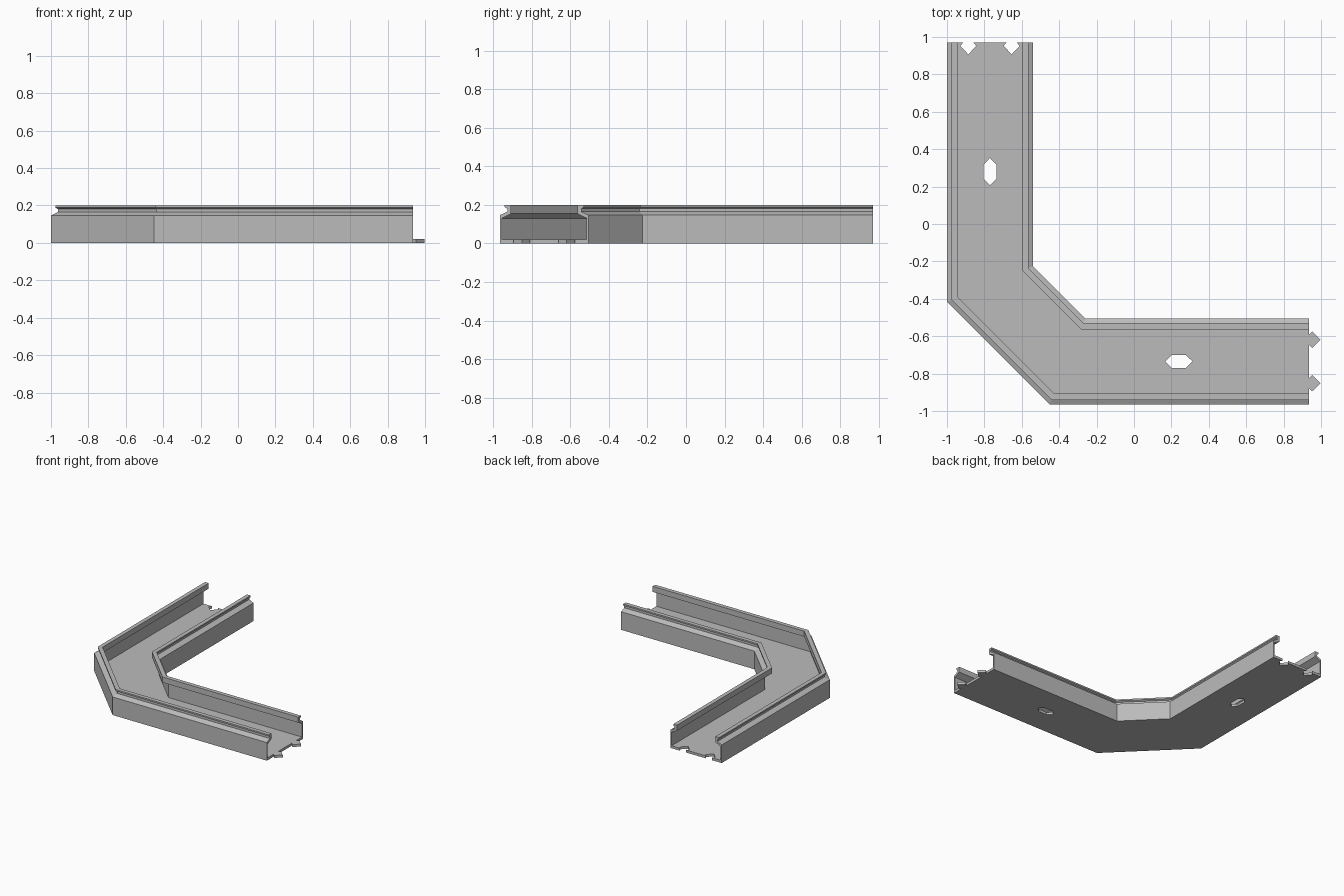
import bpy, bmesh
from mathutils import Vector

cube = bpy.data.objects.get("Cube")
if cube:
    bpy.data.objects.remove(cube, do_unlink=True)

grey = bpy.data.materials.new("plain grey")
grey.use_nodes = True
colour = (0.5, 0.5, 0.5, 1)
grey.diffuse_color = colour
grey.node_tree.nodes["Principled BSDF"].inputs["Base Color"].default_value = colour

FLOOR = 0.02


def add_object(name, bm):
    bmesh.ops.recalc_face_normals(bm, faces=bm.faces)
    mesh = bpy.data.meshes.new(name)
    bm.to_mesh(mesh)
    bm.free()
    mesh.materials.append(grey)
    obj = bpy.data.objects.new(name, mesh)
    bpy.context.collection.objects.link(obj)
    return obj


def prism(name, outline, bottom, top):
    bm = bmesh.new()
    face = bm.faces.new([bm.verts.new((x, y, bottom)) for x, y in outline])
    grown = bmesh.ops.extrude_face_region(bm, geom=[face])
    verts = [v for v in grown["geom"] if isinstance(v, bmesh.types.BMVert)]
    bmesh.ops.translate(bm, verts=verts, vec=(0, 0, top - bottom))
    return add_object(name, bm)


def sweep(name, path, section):
    """Sweep a closed section along a flat path with mitred corners."""
    points = [Vector(p) for p in path]
    sides = []
    for a, b in zip(points, points[1:]):
        d = (b - a).normalized()
        sides.append(Vector((d.y, -d.x)))
    bm = bmesh.new()
    rings = []
    for i, p in enumerate(points):
        n1, n2 = sides[max(i - 1, 0)], sides[min(i, len(sides) - 1)]
        mitre = (n1 + n2) / (1 + n1.dot(n2))
        rings.append([bm.verts.new((*(p + mitre * u), z)) for u, z in section])
    count = len(section)
    for r1, r2 in zip(rings, rings[1:]):
        for k in range(count):
            j = (k + 1) % count
            bm.faces.new((r1[k], r1[j], r2[j], r2[k]))
    bm.faces.new(rings[0])
    bm.faces.new(rings[-1])
    return add_object(name, bm)


# Channel: floor, thin walls, sloping shoulders, necks and outward lips
half = [(0.23, 0), (0.23, 0.147), (0.192, 0.165), (0.192, 0.181),
        (0.205, 0.188), (0.205, 0.2), (0.172, 0.2), (0.172, 0.155),
        (0.22, 0.13), (0.22, FLOOR)]
section = half + [(-u, z) for u, z in reversed(half)]
CX, CY, END_X, END_Y = -0.77, -0.735, 0.935, 0.97
path = [(CX, END_Y), (CX, -0.32), (-0.355, CY), (END_X, CY)]
channel = sweep("channel", path, section)

# Pointed connector outline: (distance from end, offset across)
connector = [(0, -0.027), (0.018, -0.043), (0.063, 0), (0.018, 0.043), (0, 0.027)]
# Elongated six-sided slot: (along, across)
slot = [(0.073, 0), (0.038, 0.034), (-0.038, 0.034),
        (-0.073, 0), (-0.038, -0.034), (0.038, -0.034)]

cutters = [
    prism("slot_cutter", [(CX + v, 0.28 + u) for u, v in slot], -0.05, 0.05),
    prism("slot_cutter", [(0.24 + u, CY + v) for u, v in slot], -0.05, 0.05),
]
for side, label in ((-1, "outer"), (1, "inner")):
    shift = side * 0.116
    # Locking tab on one end, matching notch in the other
    prism(label + "_tab", [(END_X + u, CY + shift + v) for u, v in connector], 0, FLOOR)
    notch = [(CX + shift + v, END_Y - u) for u, v in connector]
    notch += [(CX + shift + 0.027, END_Y + 0.02), (CX + shift - 0.027, END_Y + 0.02)]
    cutters.append(prism("notch_cutter", notch, -0.05, 0.05))

# Cut the slots and notches through the floor
bpy.context.view_layer.objects.active = channel
for cutter in cutters:
    mod = channel.modifiers.new("cut", "BOOLEAN")
    mod.operation = "DIFFERENCE"
    mod.solver = "EXACT"
    mod.object = cutter
    bpy.ops.object.modifier_apply(modifier=mod.name)
    bpy.data.objects.remove(cutter, do_unlink=True)
